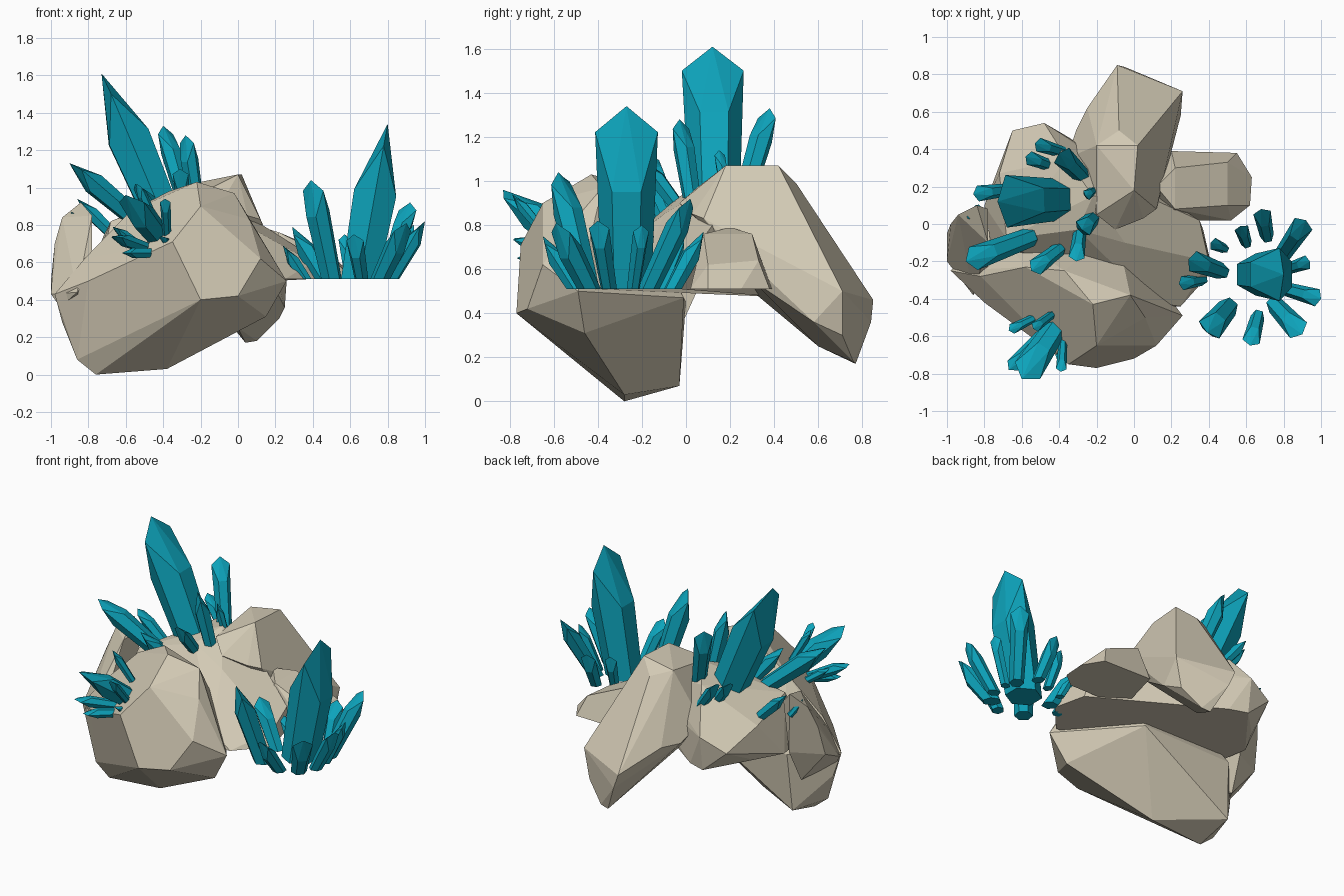
import bpy, bmesh, math
from mathutils import Vector

def material(name, rgb):
    m = bpy.data.materials.new(name)
    m.diffuse_color = (*rgb, 1)
    return m

STONE = material("stone", (0.65, 0.59, 0.46))
TEAL = material("teal_crystal", (0.004, 0.37, 0.5))

def add_hull(bm, pts):
    """Convex solid around the points, with nearly flat faces merged."""
    part = bmesh.new()
    for p in pts:
        part.verts.new(p)
    bmesh.ops.convex_hull(part, input=part.verts[:])
    loose = [v for v in part.verts if not v.link_faces]
    bmesh.ops.delete(part, geom=loose, context='VERTS')
    bmesh.ops.dissolve_limit(part, angle_limit=math.radians(7),
                             verts=part.verts[:], edges=part.edges[:])
    bmesh.ops.recalc_face_normals(part, faces=part.faces[:])
    tmp = bpy.data.meshes.new("tmp")
    part.to_mesh(tmp)
    part.free()
    bm.from_mesh(tmp)
    bpy.data.meshes.remove(tmp)

def make_object(name, bm, mat):
    me = bpy.data.meshes.new(name)
    bm.to_mesh(me)
    bm.free()
    me.materials.append(mat)
    ob = bpy.data.objects.new(name, me)
    bpy.context.collection.objects.link(ob)

def rock(name, pts):
    bm = bmesh.new()
    add_hull(bm, pts)
    make_object(name, bm, STONE)

def crystal_points(base, tip, r, floor=None):
    """Six-sided shaft, widening upward, with a chisel point."""
    base, tip = Vector(base), Vector(tip)
    axis = (tip - base).normalized()
    if floor is None:
        base -= axis * 0.04
    length = (tip - base).length
    w = Vector((0, 0, 1)).cross(axis).normalized()
    u = w.cross(axis)
    low = max(0.45, 1 - 2.5 * r / length)
    high = max(0.75, 1 - 0.8 * r / length)
    pts = [tip]
    for i in range(6):
        a = math.radians(30 + 60 * i)
        side = u * math.cos(a) + w * math.sin(a)
        t = high if i in (1, 4) else low
        foot = base + side * r * 0.75
        if floor is not None:
            foot += axis * ((floor - foot.z) / axis.z)
        pts += [foot, base + axis * length * t + side * r * (0.75 + 0.2 * t / high)]
    return pts

def cluster(name, items, floor=None):
    bm = bmesh.new()
    for base, tip, r in items:
        if floor is not None:
            base = (*base, floor)
        add_hull(bm, crystal_points(base, tip, r, floor))
    make_object(name, bm, TEAL)

# Large boulder at the front
rock("front_boulder", [
    (-.98, -.25, .43), (-.94, -.22, .28), (-.86, -.28, .08), (-.76, -.28, 0),
    (-.38, -.28, .03), (-.77, -.03, .07), (-.8, -.42, .5),
    (-.35, -.75, .71), (-.2, -.77, .4), (0, -.72, .42), (.12, -.65, .62),
    (.26, -.49, .5), (.15, -.46, .31), (-.22, -.43, 1.03), (-.02, -.38, .97),
    (-.2, -.65, .9), (.06, -.5, .83), (-.37, -.25, .98), (-.58, -.23, .87),
    (-.82, -.28, .62), (-.1, -.01, .47), (-.75, .0, .45), (0, -.2, .55)])

# Tall boulder at the back
rock("back_boulder", [
    (-.09, .85, .46), (-.05, .84, .36), (.04, .77, .17), (.1, .76, .18),
    (.22, .71, .3), (.26, .71, .5), (.25, .58, .36), (0, .6, .25),
    (.02, .42, 1.07), (-.2, .42, 1.03), (0, .18, 1.07), (-.08, .5, .99),
    (.12, .08, .83), (.05, .03, .85), (-.1, -.03, .9), (-.2, .05, .97),
    (-.25, .62, .6), (-.31, .5, .6), (-.36, .35, .7), (.15, .3, .55), (-.2, .3, .5)])

# Middle rock with a flat underside
rock("middle_rock", [
    (.42, -.25, .51), (.25, -.44, .51), (-.2, -.45, .51), (-.75, -.2, .51),
    (-.8, .1, .51), (-.7, .28, .51), (-.48, .51, .47), (-.36, .47, .47),
    (.15, .13, .51), (.37, -.03, .51), (.35, .02, .66), (.4, -.2, .6),
    (.1, -.42, .6), (.13, .12, .8), (-.05, -.1, .85), (-.22, .15, 1.0),
    (-.3, -.03, .93), (-.55, .1, .88), (-.72, .27, .74), (-.65, .5, .62),
    (-.48, .54, .7), (-.36, .35, .95), (-.68, -.08, .82)])

# Low slab at the back right
rock("side_slab", [
    (.1, .02, .51), (.52, .02, .51), (.62, .1, .51), (.63, .25, .51),
    (.55, .38, .51), (.2, .39, .51), (.22, .08, .76), (.22, .3, .76),
    (.5, .1, .62), (.5, .33, .64), (.12, .2, .79)])

# Small upright rock on the left
rock("left_rock", [
    (-1, -.2, .43), (-1, -.05, .5), (-.98, 0, .7), (-.94, .05, .84),
    (-.84, .1, .92), (-.78, .08, .85), (-.78, -.1, .85), (-.78, -.28, .55),
    (-.86, -.38, .44), (-.82, -.05, .28), (-.8, .05, .5), (-.95, -.24, .36)])

# Crystal cluster on the right, cut flat underneath
cluster("right_crystals", [
    ((.65, -.27), (.8, -.27, 1.34), .15),
    ((.5, -.45), (.39, -.58, 1.04), .075),
    ((.36, -.3), (.24, -.32, .69), .04),
    ((.46, -.25), (.29, -.19, .79), .06),
    ((.48, -.13), (.41, -.1, .66), .035),
    ((.6, -.1), (.57, -.01, .75), .04),
    ((.71, -.06), (.68, .08, .77), .05),
    ((.79, -.17), (.92, .02, .92), .06),
    ((.82, -.24), (.94, -.2, .8), .04),
    ((.82, -.35), (1, -.4, .82), .05),
    ((.76, -.44), (.9, -.59, .81), .065),
    ((.66, -.5), (.62, -.65, .75), .05)], floor=.51)

# Crystal cluster on top
cluster("top_crystals", [
    ((-.41, .13, .86), (-.73, .12, 1.61), .148),
    ((-.58, -.08, .86), (-.9, -.2, 1.13), .07),
    ((-.7, .18, .78), (-.86, .16, .94), .045),
    ((-.29, .27, .95), (-.4, .38, 1.33), .06),
    ((-.23, .02, .96), (-.28, -.03, 1.28), .055),
    ((-.29, -.05, .9), (-.31, -.2, 1.1), .045),
    ((-.42, -.15, .84), (-.55, -.25, 1.02), .05),
    ((-.47, .32, .88), (-.58, .36, 1.02), .04),
    ((-.4, .39, .86), (-.53, .43, 1.03), .04),
    ((-.23, .17, 1.0), (-.26, .15, 1.14), .03),
    ((-.85, .07, .8), (-.89, .03, .87), .025)])

# Crystal cluster on the front face
cluster("front_crystals", [
    ((-.44, -.59, .76), (-.6, -.83, .96), .085),
    ((-.5, -.6, .68), (-.67, -.78, .74), .04),
    ((-.45, -.62, .65), (-.62, -.76, .65), .035),
    ((-.38, -.64, .76), (-.39, -.79, .94), .03),
    ((-.57, -.52, .72), (-.67, -.57, .79), .03),
    ((-.46, -.5, .85), (-.54, -.56, 1.02), .03),
    ((-.37, -.67, .7), (-.41, -.73, .74), .025)])
